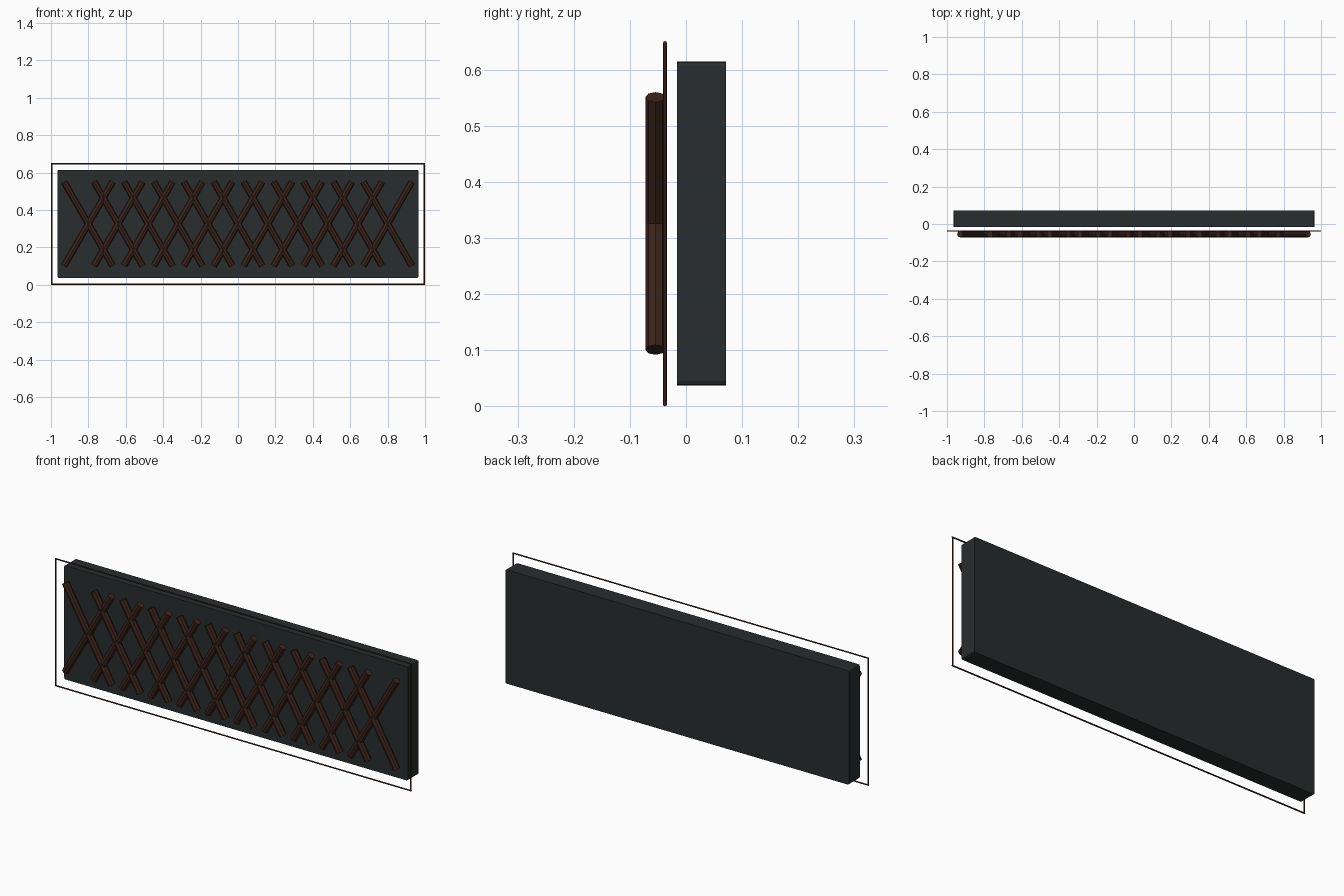
import bpy, bmesh, math
from mathutils import Vector

if "Cube" in bpy.data.objects:
    bpy.data.objects.remove(bpy.data.objects["Cube"])

def material(name, rgb):
    m = bpy.data.materials.new(name)
    m.diffuse_color = (*rgb, 1)
    m.use_nodes = True
    m.node_tree.nodes["Principled BSDF"].inputs["Base Color"].default_value = m.diffuse_color
    return m

slate = material("dark_slate", (0.021, 0.026, 0.027))
brown = material("dark_brown", (0.045, 0.018, 0.011))

def rod(name, a, b, radius, sides=8):
    a, b = Vector(a), Vector(b)
    d = b - a
    bpy.ops.mesh.primitive_cylinder_add(vertices=sides, radius=radius,
                                        depth=d.length, location=(a + b) / 2)
    ob = bpy.context.object
    ob.rotation_euler = (0, math.atan2(d.x, d.z), 0)
    ob.name = name
    ob.data.materials.append(brown)
    return ob

# Backing panel, with only the four corners running front to back eased
bpy.ops.mesh.primitive_cube_add(size=1, location=(0, 0.0275, 0.326))
panel = bpy.context.object
panel.name = "back_panel"
panel.scale = (1.93, 0.087, 0.578)
bpy.ops.object.transform_apply(location=False, rotation=False, scale=True)
bm = bmesh.new()
bm.from_mesh(panel.data)
edges = [e for e in bm.edges if abs(e.verts[0].co.y - e.verts[1].co.y) > 0.01]
bmesh.ops.bevel(bm, geom=edges, offset=0.008, segments=2, profile=0.5, affect='EDGES')
bm.to_mesh(panel.data)
bm.free()
panel.data.materials.append(slate)

# Thin wire frame standing in front of the panel
r, y, top = 0.0035, -0.0375, 0.651
for z, n in ((r, "bottom"), (top - r, "top")):
    rod("frame_" + n, (-1, y, z), (1, y, z), r)
for x, n in ((r - 1, "left"), (1 - r, "right")):
    rod("frame_" + n, (x, y, r), (x, y, top - r), r)

# Lattice of crossed rods
half_x, half_z, mid = 0.13, 0.225, 0.326
for i in range(11):
    cx = -0.8 + 0.16 * i
    for s, n in ((1, "rising"), (-1, "falling")):
        rod(f"lattice_{n}_{i + 1}", (cx - s * half_x, -0.0545, mid - half_z),
            (cx + s * half_x, -0.0545, mid + half_z), 0.018)
